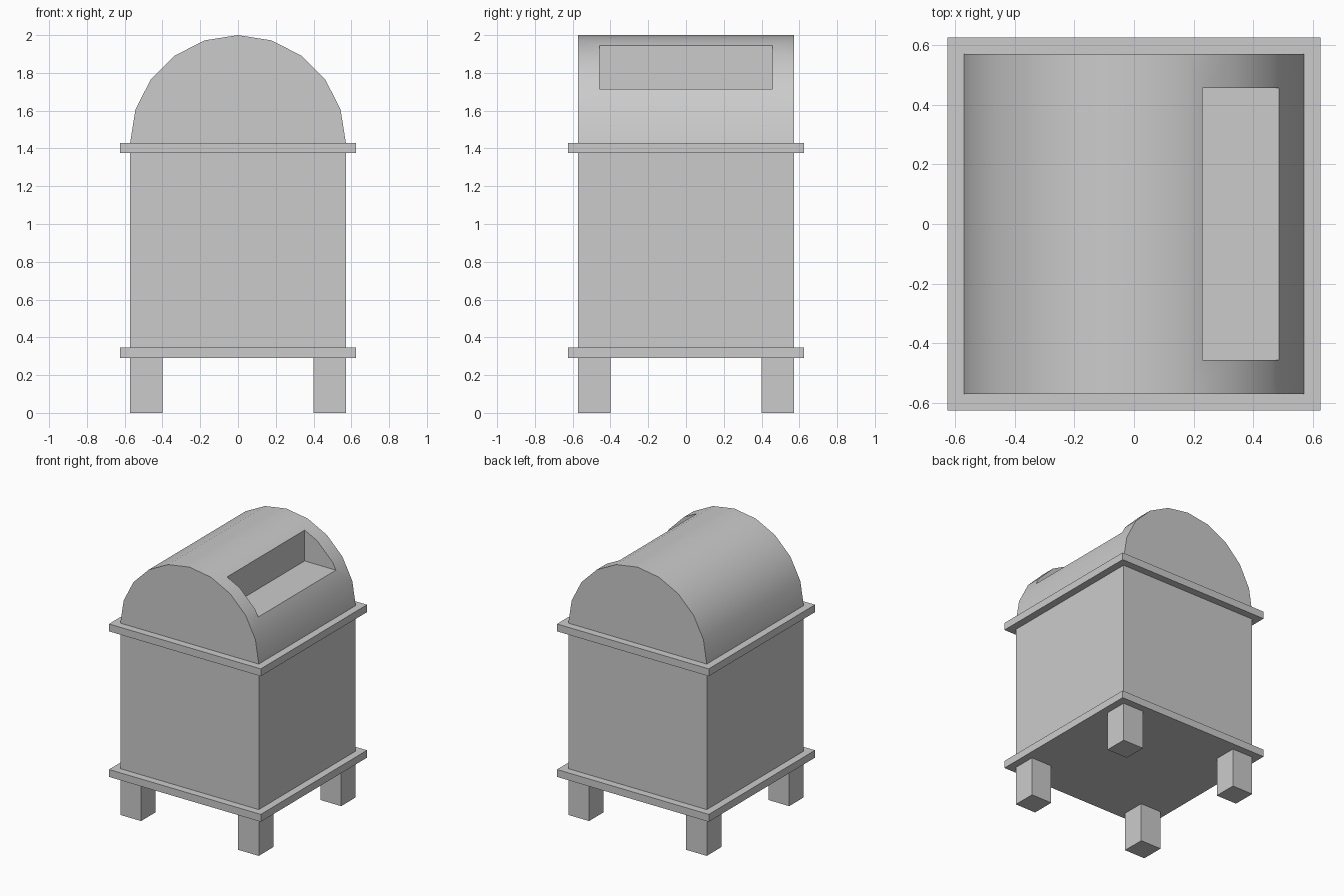
import bpy, bmesh
from math import sin, cos, pi, radians

if "Cube" in bpy.data.objects:
    bpy.data.objects.remove(bpy.data.objects["Cube"])

HALF = 0.571      # half width of the body
BASE, TOP = 0.29, 1.43
TRIM = 0.055      # trim plate thickness


def box(name, x0, x1, y0, y1, z0, z1):
    bpy.ops.mesh.primitive_cube_add(size=1, location=((x0 + x1) / 2, (y0 + y1) / 2, (z0 + z1) / 2))
    ob = bpy.context.object
    ob.name = name
    ob.scale = (x1 - x0, y1 - y0, z1 - z0)
    bpy.ops.object.transform_apply(location=False, rotation=False, scale=True)
    return ob


def slab(name, half, z0, z1):
    return box(name, -half, half, -half, half, z0, z1)


# Main box and its two trim plates
slab("body", HALF, BASE + TRIM, TOP - TRIM)
slab("lower_trim", 0.626, BASE, BASE + TRIM)
slab("upper_trim", 0.626, TOP - TRIM, TOP)

# Four legs, flush with the body corners
for sx, side in ((-1, "left"), (1, "right")):
    for sy, end in ((-1, "front"), (1, "back")):
        x = sorted((sx * 0.40, sx * HALF))
        y = sorted((sy * 0.40, sy * HALF))
        box(f"{end}_{side}_leg", *x, *y, 0, BASE)

# Half-round lid: ten-sided arc extruded along y
bm = bmesh.new()
arc = [bm.verts.new((HALF * cos(pi * i / 10), -HALF, TOP + (2 - TOP) * sin(pi * i / 10)))
       for i in range(11)]
cap = bm.faces.new(arc)
ext = bmesh.ops.extrude_face_region(bm, geom=[cap], use_keep_orig=True)
bmesh.ops.translate(bm, vec=(0, 2 * HALF, 0),
                    verts=[g for g in ext["geom"] if isinstance(g, bmesh.types.BMVert)])
bmesh.ops.recalc_face_normals(bm, faces=bm.faces[:])
mesh = bpy.data.meshes.new("lid")
bm.to_mesh(mesh)
bm.free()
lid = bpy.data.objects.new("lid", mesh)
bpy.context.collection.objects.link(lid)

# Slot opening cut into the right side of the lid
cutter = box("slot_cutter", 0.23, 0.9, -0.457, 0.457, 1.715, 2.3)
cutter.hide_render = True
mod = lid.modifiers.new("slot", 'BOOLEAN')
mod.operation = 'DIFFERENCE'
mod.solver = 'EXACT'
mod.object = cutter
bpy.ops.object.select_all(action='DESELECT')
lid.select_set(True)
bpy.context.view_layer.objects.active = lid
bpy.ops.object.modifier_apply(modifier=mod.name)
bpy.data.objects.remove(cutter)
bpy.ops.object.shade_smooth_by_angle(angle=radians(30))
